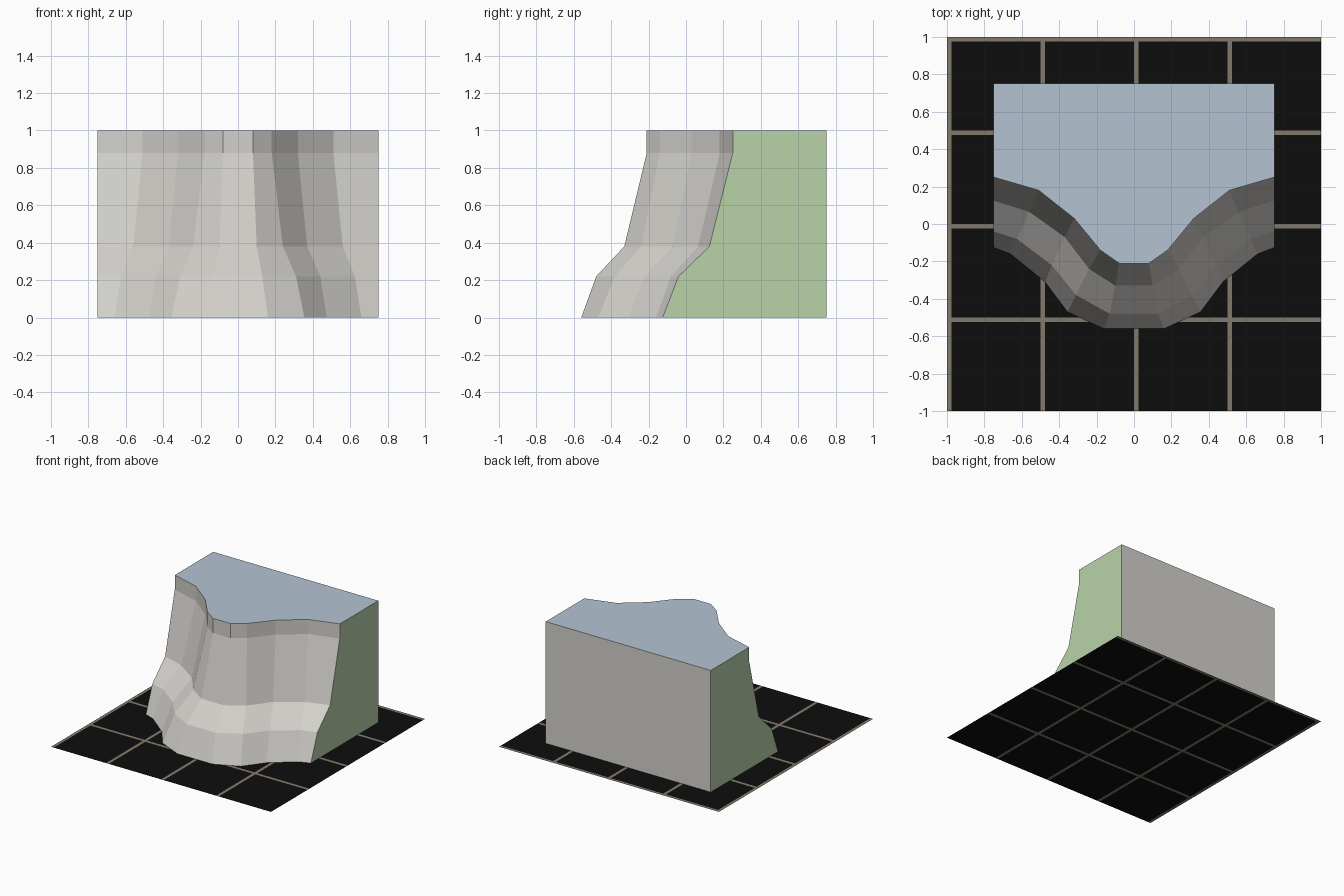
import bpy, bmesh

if "Cube" in bpy.data.objects:
    bpy.data.objects.remove(bpy.data.objects["Cube"])


def material(name, rgb):
    m = bpy.data.materials.new(name)
    lin = [(c / 255 / 12.92 if c < 11 else ((c / 255 + 0.055) / 1.055) ** 2.4) for c in rgb]
    m.diffuse_color = (*lin, 1)
    m.use_nodes = True
    m.node_tree.nodes["Principled BSDF"].inputs["Base Color"].default_value = m.diffuse_color
    return m


def make_object(name, bm, mats):
    mesh = bpy.data.meshes.new(name)
    bm.to_mesh(mesh)
    bm.free()
    for m in mats:
        mesh.materials.append(m)
    obj = bpy.data.objects.new(name, mesh)
    bpy.context.collection.objects.link(obj)
    return obj


stone = material("pale stone", (212, 209, 204))
green = material("side green", (184, 211, 169))
blue = material("top blue", (180, 196, 210))
black = material("floor black", (13, 13, 13))
tan = material("floor line tan", (132, 122, 108))

# cliff: left half of the front contour at each height, mirrored to the right
TOP = [(.75, .25), (.51, .18), (.32, .03), (.18, -.14), (.08, -.21)]
ROWS = [
    (1.0, TOP),
    (0.88, TOP),
    (0.38, [(.75, .125), (.56, .065), (.37, -.07), (.24, -.24), (.10, -.33)]),
    (0.22, [(.75, -.04), (.625, -.08), (.44, -.22), (.31, -.38), (.13, -.48)]),
    (0.0, [(.75, -.125), (.66, -.16), (.475, -.31), (.355, -.47), (.16, -.56)]),
]
BACK = 0.75
bm = bmesh.new()
rings = []
for z, half in ROWS:
    pts = [(-x, y) for x, y in half] + [(x, y) for x, y in reversed(half)]
    rings.append([bm.verts.new((x, y, z)) for x, y in pts])
for upper, lower in zip(rings, rings[1:]):
    for i in range(len(upper) - 1):
        bm.faces.new((upper[i], lower[i], lower[i + 1], upper[i + 1]))
# flat back, ends and lid
bl, br = [[bm.verts.new((x, BACK, z)) for z in (1, 0)] for x in (-.75, .75)]
bm.faces.new((br[0], br[1], bl[1], bl[0]))
left = bm.faces.new([r[0] for r in rings] + [bl[1], bl[0]])
right = bm.faces.new([r[-1] for r in rings] + [br[1], br[0]])
lid = bm.faces.new(rings[0] + [br[0], bl[0]])
base = bm.faces.new(rings[-1] + [br[1], bl[1]])
left.material_index = right.material_index = 1
lid.material_index = 2
bmesh.ops.recalc_face_normals(bm, faces=bm.faces[:])
bmesh.ops.delete(bm, geom=[base], context='FACES_ONLY')  # floor closes the base
make_object("cliff", bm, [stone, green, blue])

# floor: one flat sheet cut into tiles, with a line on the left and rear of each tile
LINE = 0.025
xs = sorted([-1 + .5 * k for k in range(5)] + [-1 + .5 * k + LINE for k in range(4)])
ys = [-x for x in reversed(xs)]
bm = bmesh.new()
grid = [[bm.verts.new((x, y, 0)) for x in xs] for y in ys]
for j in range(8):
    for i in range(8):
        f = bm.faces.new((grid[j][i], grid[j][i + 1], grid[j + 1][i + 1], grid[j + 1][i]))
        f.material_index = int(i % 2 == 0 or j % 2 == 1)
make_object("floor", bm, [black, tan])
